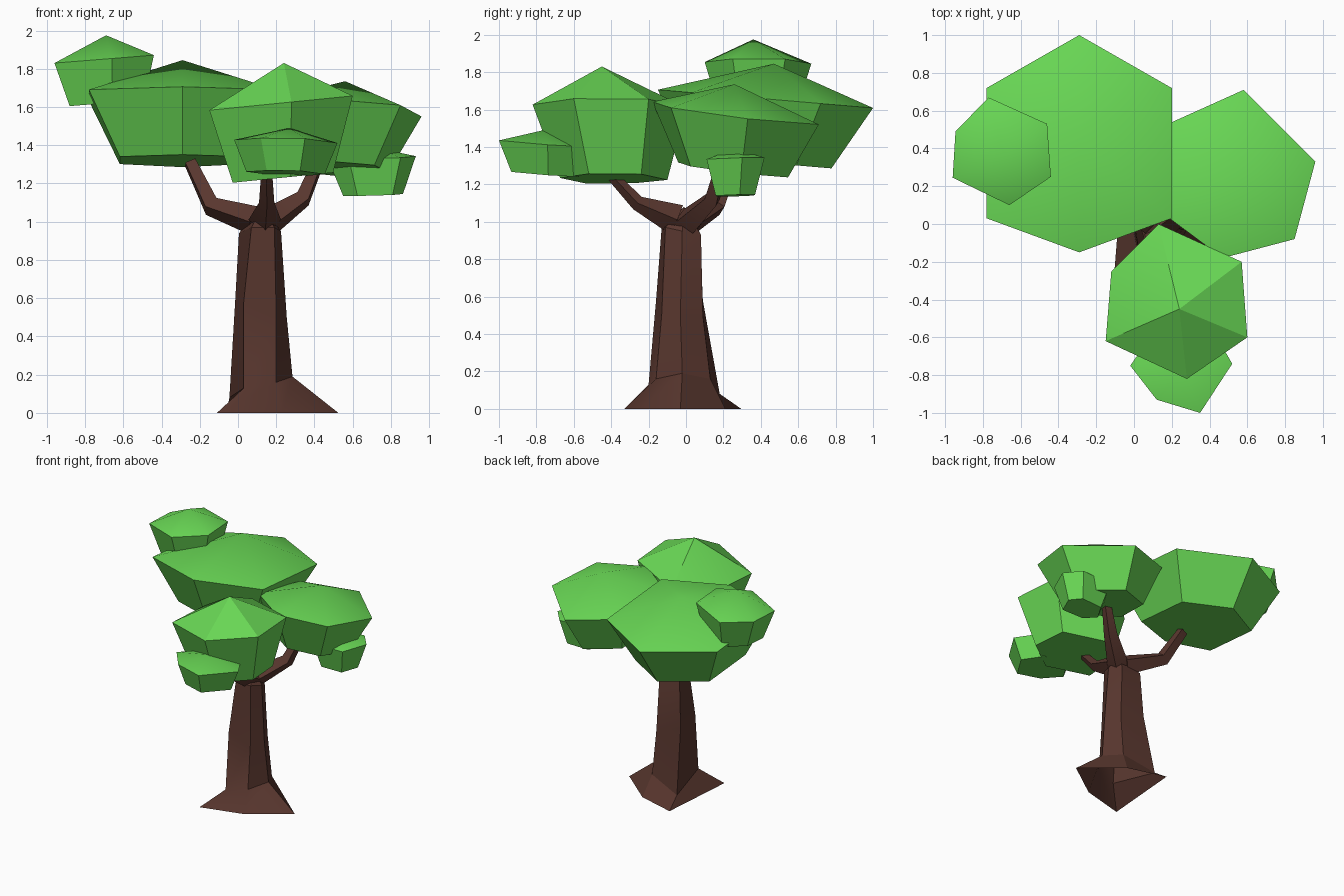
import bpy, bmesh, math
from mathutils import Vector

if "Cube" in bpy.data.objects:
    bpy.data.objects.remove(bpy.data.objects["Cube"])


def material(name, rgb):
    m = bpy.data.materials.new(name)
    m.diffuse_color = (*rgb, 1)
    m.use_nodes = True
    m.node_tree.nodes["Principled BSDF"].inputs["Base Color"].default_value = m.diffuse_color
    return m


LEAF = material("leaf_green", (0.14, 0.68, 0.09))
BARK = material("bark_brown", (0.10, 0.038, 0.028))


def loft(name, rings, mat, tip=None, cap_start=True):
    """Skin a stack of equal rings, closing the end with a fan to tip."""
    bm = bmesh.new()
    loops = [[bm.verts.new(p) for p in ring] for ring in rings]
    n = len(loops[0])
    for a, b in zip(loops, loops[1:]):
        for i in range(n):
            j = (i + 1) % n
            bm.faces.new((a[i], a[j], b[j], b[i]))
    if cap_start:
        bm.faces.new(loops[0][::-1])
    if tip:
        t = bm.verts.new(tip)
        for i in range(n):
            bm.faces.new((loops[-1][i], loops[-1][(i + 1) % n], t))
    else:
        bm.faces.new(loops[-1])
    bmesh.ops.recalc_face_normals(bm, faces=bm.faces)
    me = bpy.data.meshes.new(name)
    bm.to_mesh(me)
    bm.free()
    me.materials.append(mat)
    ob = bpy.data.objects.new(name, me)
    bpy.context.collection.objects.link(ob)
    bpy.ops.object.select_all(action='DESELECT')
    ob.select_set(True)
    bpy.context.view_layer.objects.active = ob
    bpy.ops.object.shade_smooth_by_angle(angle=math.radians(30))
    return ob


def canopy(name, outline, z, slope, apex, base, scale):
    """Six-sided leaf clump: tilted rim, shrunken flat base, low pointed top."""
    cx = sum(p[0] for p in outline) / 6
    cy = sum(p[1] for p in outline) / 6
    rim = [Vector((x, y, z + slope[0] * (x - cx) + slope[1] * (y - cy)))
           for x, y in outline]
    centre = Vector((cx, cy, z))
    bottom = [Vector(base) + scale * (p - centre) for p in rim]
    loft(name, [bottom, rim], LEAF, apex)


# Leaf clumps
canopy("back_left_canopy",
       [(0.2, 0.72), (-0.29, 1.0), (-0.78, 0.72), (-0.78, 0.03), (-0.29, -0.15), (0.2, 0.03)],
       1.66, (0, -0.085), (-0.29, 0.47, 1.845), (-0.29, 0.37, 1.32), 0.67)
canopy("right_canopy",
       [(0.96, 0.33), (0.58, 0.71), (0.18, 0.53), (0.12, 0.08), (0.47, -0.18), (0.85, -0.08)],
       1.585, (-0.05, -0.13), (0.56, 0.26, 1.735), (0.5, 0.23, 1.28), 0.66)
canopy("front_canopy",
       [(0.57, -0.2), (0.13, 0.0), (-0.12, -0.25), (-0.15, -0.62), (0.28, -0.82), (0.6, -0.6)],
       1.62, (0.1, 0), (0.24, -0.45, 1.83), (0.23, -0.39, 1.23), 0.7)
canopy("upper_left_canopy",
       [(-0.46, 0.53), (-0.77, 0.67), (-0.945, 0.49), (-0.96, 0.245), (-0.66, 0.10), (-0.44, 0.25)],
       1.85, (0.08, 0), (-0.69, 0.36, 1.975), (-0.69, 0.38, 1.62), 0.75)
canopy("lower_front_canopy",
       [(0.52, -0.74), (0.4, -0.53), (0.14, -0.52), (-0.02, -0.75), (0.12, -0.93), (0.35, -1.0)],
       1.42, (-0.03, -0.07), (0.27, -0.76, 1.49), (0.25, -0.74, 1.255), 0.76)
canopy("lower_right_canopy",
       [(0.93, 0.3), (0.83, 0.42), (0.57, 0.41), (0.47, 0.24), (0.58, 0.12), (0.85, 0.11)],
       1.335, (0.03, 0.03), (0.71, 0.26, 1.39), (0.71, 0.265, 1.14), 0.68)

# Trunk: five-sided, flaring into roots, open underneath
trunk = [
    [(-0.11, -0.33, 0), (0.23, -0.24, 0), (0.525, -0.03, 0), (0.24, 0.21, 0), (-0.06, 0.295, 0)],
    [(0.03, -0.2, 0.13), (0.2, -0.16, 0.16), (0.285, -0.02, 0.19), (0.21, 0.13, 0.16), (-0.045, 0.18, 0.08)],
    [(0.03, -0.16, 0.58), (0.2, -0.13, 0.5), (0.255, -0.03, 0.5), (0.2, 0.09, 0.5), (-0.015, 0.09, 0.58)],
    [(0.07, -0.13, 0.97), (0.19, -0.11, 0.97), (0.225, -0.02, 0.95), (0.18, 0.08, 0.93), (0.005, 0.075, 0.94)],
]
loft("trunk", trunk, BARK, (0.13, -0.01, 1.08), cap_start=False)


def branch(name, path, radii):
    """Four-sided tapering limb along a bent path."""
    pts = [Vector(p) for p in path]
    rings = []
    for i, p in enumerate(pts):
        d = (pts[min(i + 1, len(pts) - 1)] - pts[max(i - 1, 0)]).normalized()
        side = d.cross(Vector((0, 0, 1))).normalized()
        up = side.cross(d)
        rings.append([p + radii[i] * (math.cos(a) * side + math.sin(a) * up)
                      for a in (k * math.pi / 2 for k in range(4))])
    loft(name, rings, BARK)


# Limbs holding the three large clumps
branch("left_branch", [(0.1, 0.02, 1.0), (-0.14, 0.16, 1.08), (-0.25, 0.25, 1.31)], (0.08, 0.055, 0.04))
branch("right_branch", [(0.15, 0.0, 0.99), (0.34, 0.14, 1.12), (0.42, 0.19, 1.31)], (0.08, 0.05, 0.035))
branch("front_branch", [(0.14, -0.05, 1.01), (0.15, -0.26, 1.1), (0.15, -0.39, 1.24)], (0.085, 0.04, 0.03))
